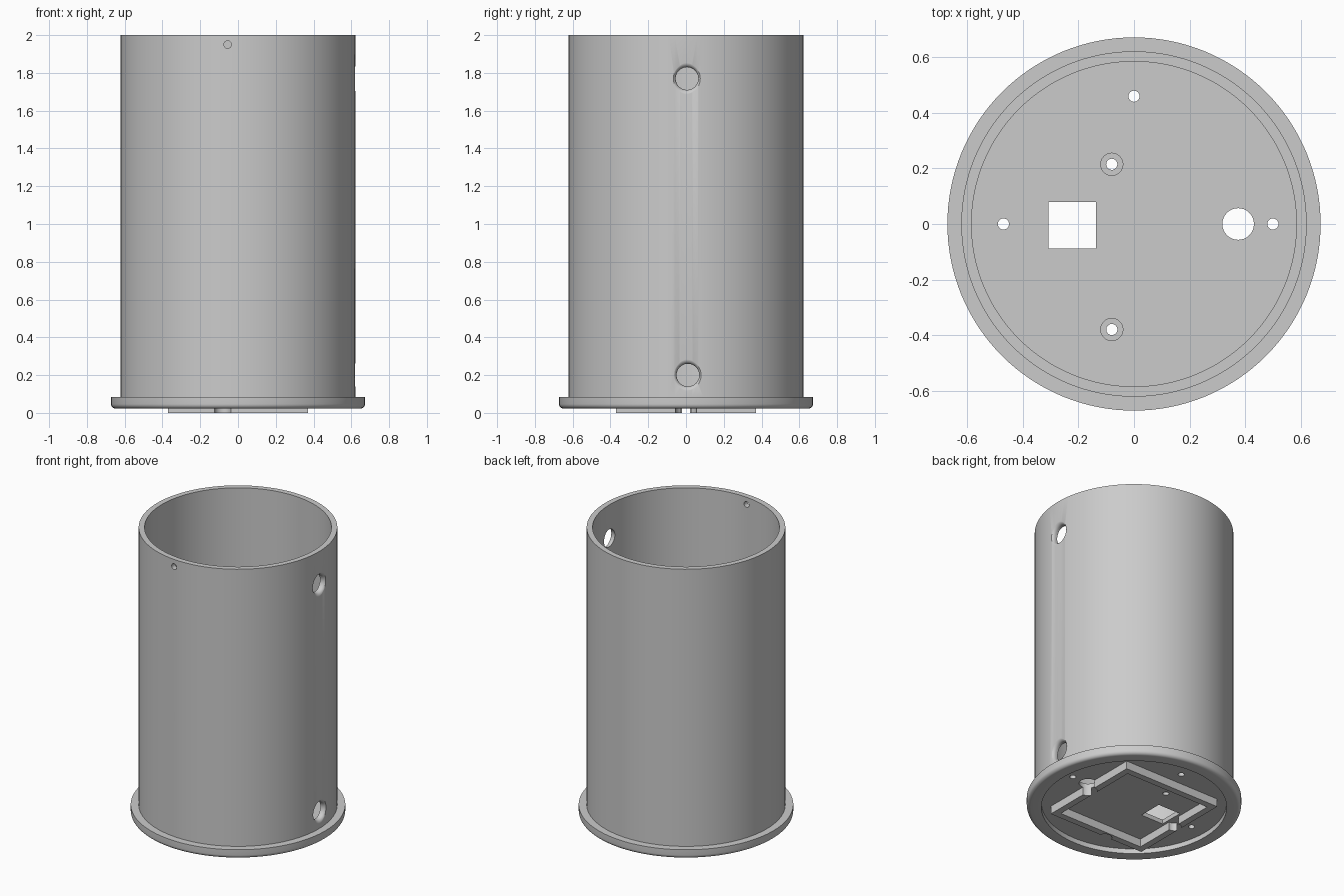
import bpy, bmesh, math
from mathutils import Matrix, Vector

if "Cube" in bpy.data.objects:
    bpy.data.objects.remove(bpy.data.objects["Cube"], do_unlink=True)

grey = bpy.data.materials.new("plain grey")
grey.use_nodes = True
grey.diffuse_color = (0.6, 0.6, 0.6, 1)
grey.node_tree.nodes["Principled BSDF"].inputs["Base Color"].default_value = (0.6, 0.6, 0.6, 1)


def make(name, bm):
    bmesh.ops.remove_doubles(bm, verts=bm.verts, dist=1e-5)
    bmesh.ops.recalc_face_normals(bm, faces=bm.faces)
    mesh = bpy.data.meshes.new(name)
    bm.to_mesh(mesh)
    bm.free()
    ob = bpy.data.objects.new(name, mesh)
    bpy.context.collection.objects.link(ob)
    mesh.materials.append(grey)
    return ob


def lathe(name, profile, steps=128, closed=False, matrix=None):
    """Spin (radius, height) points about z; closed joins the last to the first."""
    bm = bmesh.new()
    verts = [bm.verts.new((r, 0, z)) for r, z in profile]
    edges = [bm.edges.new(p) for p in zip(verts, verts[1:])]
    if closed:
        edges.append(bm.edges.new((verts[-1], verts[0])))
    bmesh.ops.spin(bm, geom=verts + edges, cent=(0, 0, 0), axis=(0, 0, 1),
                   angle=math.tau, steps=steps, use_duplicate=False)
    if matrix:
        bmesh.ops.transform(bm, matrix=matrix, verts=bm.verts)
    return make(name, bm)


def drill(name, x, y, r, z0, z1):
    return lathe(name, [(0, z0), (r, z0), (r, z1), (0, z1)], 32,
                 matrix=Matrix.Translation((x, y, 0)))


def box(name, center, size):
    bm = bmesh.new()
    bmesh.ops.create_cube(bm, size=1)
    for v in bm.verts:
        v.co = Vector(center) + v.co * Vector(size)
    return make(name, bm)


def boolean(ob, cutter, mode="DIFFERENCE"):
    mod = ob.modifiers.new("boolean", "BOOLEAN")
    mod.operation, mod.object, mod.solver = mode, cutter, "EXACT"
    bpy.context.view_layer.objects.active = ob
    bpy.ops.object.modifier_apply(modifier=mod.name)
    bpy.data.objects.remove(cutter, do_unlink=True)


def smooth(ob):
    bpy.ops.object.select_all(action="DESELECT")
    ob.select_set(True)
    bpy.context.view_layer.objects.active = ob
    bpy.ops.object.shade_smooth_by_angle(angle=math.radians(30))


# Tube wall
R, RI, FLOOR, UNDER, LIP = 0.622, 0.585, 0.085, 0.055, 0.022
tube = lathe("tube_wall", [(RI, FLOOR), (R, FLOOR), (R, 2), (RI, 2)], closed=True)

# Two round side ports with softened outer rims
rim, start = 0.025, R - 0.025
port = [(0, 0.5), (0.06, 0.5)]
port += [(0.06 + rim * (1 - math.cos(a)), start + rim * math.sin(a))
         for a in (i * math.pi / 12 for i in range(7))]
port += [(0.085, 0.7), (0, 0.7)]
for y, z in ((0.005, 1.77), (0.01, 0.2)):
    place = Matrix.Translation((0, y, z)) @ Matrix.Rotation(math.pi / 2, 4, "Y")
    boolean(tube, lathe("port_cutter", port, 48, matrix=place))

# Small pin hole near the top of the front
place = Matrix.Translation((-0.055, 0, 1.95)) @ Matrix.Rotation(math.pi / 2, 4, "X")
boolean(tube, lathe("pin_cutter", [(0, 0.5), (0.02, 0.5), (0.02, 0.7), (0, 0.7)], 32, matrix=place))
smooth(tube)

# Base plate with rounded lower lip and recessed underside
RB, BEV = 0.672, 0.025
plate = [(0, UNDER), (0.58, UNDER), (0.58, LIP)]
plate += [(RB - BEV + BEV * math.sin(a), LIP + BEV - BEV * math.cos(a))
          for a in (i * math.pi / 12 for i in range(7))]
plate += [(RB, FLOOR), (0, FLOOR)]
base = lathe("base_plate", plate)

# Square ridge under the base, with clearance notches
ridge = box("base_ridge", (0, 0, 0.03), (0.74, 0.74, 0.06))
boolean(ridge, box("ridge_cutter", (0, 0, 0.03), (0.65, 0.65, 0.2)))
for x, y, r in ((0.375, 0, 0.057), (-0.08, -0.38, 0.045), (-0.33, 0, 0.045)):
    boolean(ridge, drill("notch_cutter", x, y, r, -0.1, 0.2))
boolean(base, ridge, "UNION")

# Cable hole, screw holes and square window through the base
for x, y, r in ((0.375, 0, 0.057), (0, 0.46, 0.02), (-0.47, 0, 0.02),
                (0.5, 0, 0.02), (-0.08, 0.215, 0.02), (-0.08, -0.38, 0.02)):
    boolean(base, drill("hole_cutter", x, y, r, -0.1, 0.2))
boolean(base, box("window_cutter", (-0.222, -0.005, 0.05), (0.172, 0.168, 0.3)))

# Shallow seats around the two mounting screws
for y in (0.215, -0.38):
    boolean(base, drill("seat_cutter", -0.08, y, 0.04, FLOOR - 0.012, 0.2))
smooth(base)
